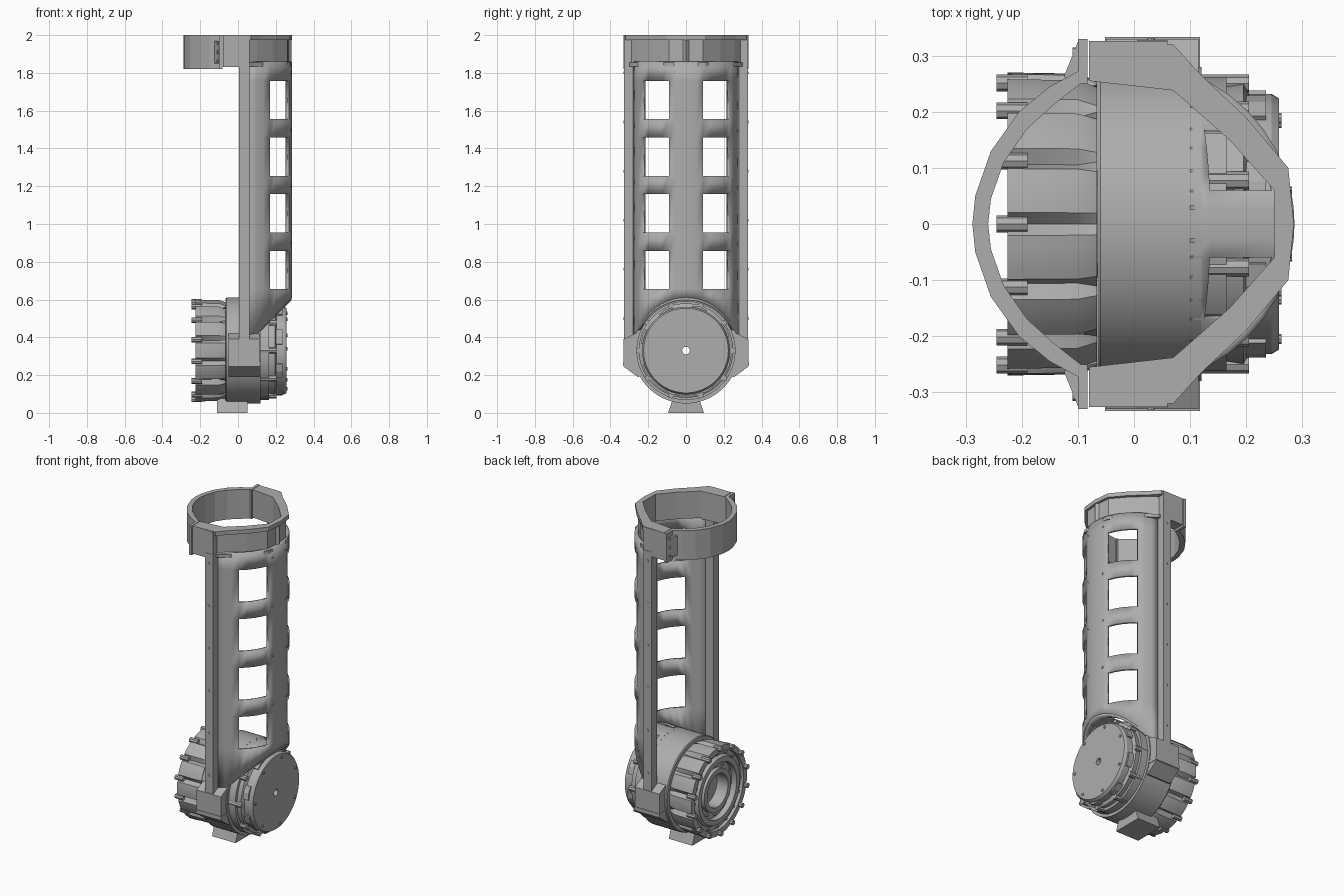
import bpy, bmesh, math
from mathutils import Matrix, Vector

if "Cube" in bpy.data.objects:
    bpy.data.objects.remove(bpy.data.objects["Cube"])

metal = bpy.data.materials.new("grey metal")
metal.diffuse_color = (0.42, 0.42, 0.42, 1)
metal.use_nodes = True
metal.node_tree.nodes["Principled BSDF"].inputs["Base Color"].default_value = metal.diffuse_color
ZC = 0.33  # height of the motor axis


def finish(name, bm, smooth=True, thickness=0):
    bmesh.ops.remove_doubles(bm, verts=bm.verts, dist=1e-5)
    bmesh.ops.recalc_face_normals(bm, faces=bm.faces)
    me = bpy.data.meshes.new(name)
    bm.to_mesh(me)
    bm.free()
    me.materials.append(metal)
    ob = bpy.data.objects.new(name, me)
    bpy.context.collection.objects.link(ob)
    if thickness:
        m = ob.modifiers.new("wall", 'SOLIDIFY')
        m.thickness = thickness
        m.offset = -1
    if smooth:
        bpy.ops.object.select_all(action='DESELECT')
        ob.select_set(True)
        bpy.context.view_layer.objects.active = ob
        bpy.ops.object.shade_smooth_by_angle(angle=math.radians(25))
    return ob


def lathe(name, profile, n=84):
    """Closed ring profile of (x, radius, groove depth) turned about the motor axis."""
    bm = bmesh.new()
    rings = []
    for k in range(n):
        a = 2 * math.pi * k / n
        ring = []
        for x, r, *g in profile:
            rr = r - (g[0] if g and k % 6 == 0 else 0)
            ring.append(bm.verts.new((x, rr * math.sin(a), ZC + rr * math.cos(a))))
        rings.append(ring)
    m = len(profile)
    for k in range(n):
        a, b = rings[k], rings[(k + 1) % n]
        for i in range(m):
            j = (i + 1) % m
            bm.faces.new((a[i], a[j], b[j], b[i]))
    return finish(name, bm)


def prism(name, pts, lo, hi, axis='z'):
    """Extrude a flat outline: (x, y) along z, or (y, z) along x."""
    bm = bmesh.new()
    put = (lambda p, h: (p[0], p[1], h)) if axis == 'z' else (lambda p, h: (h, p[0], p[1]))
    f = bm.faces.new([bm.verts.new(put(p, lo)) for p in pts])
    ext = bmesh.ops.extrude_face_region(bm, geom=[f])
    d = Vector(put((0, 0), hi - lo))
    bmesh.ops.translate(bm, vec=d, verts=[v for v in ext['geom'] if isinstance(v, bmesh.types.BMVert)])
    return finish(name, bm, False)


def mirrored_band(outer, inner):
    """C-shaped outline from half outlines that end at y = 0."""
    flip = lambda ps: [(x, -y) for x, y in ps]
    return outer + flip(outer[-2::-1]) + flip(inner) + inner[-2::-1]


def pins(name, places, radius, segs=8):
    """Short cylinders: (start, end) pairs."""
    bm = bmesh.new()
    for a, b in places:
        a, b = Vector(a), Vector(b)
        rot = (b - a).to_track_quat('Z', 'Y').to_matrix().to_4x4()
        bmesh.ops.create_cone(bm, cap_ends=True, segments=segs, radius1=radius, radius2=radius,
                              depth=(b - a).length, matrix=Matrix.Translation((a + b) / 2) @ rot)
    return finish(name, bm, False)


def circle_pins(name, n, r, x0, x1, radius, phase=0.0, segs=8):
    spots = []
    for k in range(n):
        a = 2 * math.pi * (k + phase) / n
        y, z = r * math.sin(a), ZC + r * math.cos(a)
        spots.append(((x0, y, z), (x1, y, z)))
    return pins(name, spots, radius, segs)


def sheet(name, cols, point, rows, skip, thickness):
    """Grid sheet with faces left out where skip() says so."""
    bm = bmesh.new()
    g = [[bm.verts.new(point(c, r)) for r in rows] for c in cols]
    for i in range(len(cols) - 1):
        for j in range(len(rows) - 1):
            if not skip(abs(cols[i] + cols[i + 1]) / 2, j):
                bm.faces.new((g[i][j], g[i + 1][j], g[i + 1][j + 1], g[i][j + 1]))
    return finish(name, bm, True, thickness)


# Motor: ribbed rear housing, centre drum, stepped front cap
lathe("rear_housing", [(-.066, .02), (-.066, .255), (-.1, .268, .025), (-.225, .27, .025),
                       (-.225, .235), (-.205, .235), (-.205, .21), (-.225, .2), (-.225, .17),
                       (-.19, .17), (-.19, .13), (-.215, .13), (-.215, .1), (-.14, .1), (-.14, .02)])
lathe("centre_drum", [(-.065, .02), (-.065, .275), (-.06, .28), (.12, .28), (.12, .02)])
lathe("front_cap", [(.119, .02), (.119, .262), (.165, .262), (.165, .245), (.195, .25),
                    (.205, .232), (.245, .232), (.258, .224), (.258, .02)])
circle_pins("rear_rim_bolts", 14, .258, -.245, -.19, .015)
circle_pins("rear_inner_bolts", 16, .222, -.215, -.2, .009)
circle_pins("rear_hub_bolts", 12, .15, -.2, -.18, .008)
circle_pins("cap_flange_bolts", 10, .25, .12, .205, .016, .5)
circle_pins("cap_edge_bolts", 7, .205, .25, .263, .009, .3)

# Raised lugs around the cap edge
for k in range(8):
    a = 2 * math.pi * (k + .4) / 8
    pts = [(r * math.sin(a + d), ZC + r * math.cos(a + d))
           for r, d in ((.21, -.17), (.24, -.17), (.244, 0), (.24, .17), (.21, .17))]
    prism("cap_lug", pts, .2, .235, 'x')

# Foot pad and side lugs
prism("foot_pad", [(-.095, 0), (.095, 0), (.07, .075), (-.07, .075)], -.11, .05, 'x')
for s in (-1, 1):
    prism("side_lug", [(s * .2, .2), (s * .255, .19), (s * .33, .245), (s * .33, .39),
                       (s * .27, .42), (s * .2, .42)], -.05, .115, 'x')
    prism("lug_lip", [(s * .25, .25), (s * .333, .25), (s * .333, .27), (s * .25, .27)], -.052, .118, 'x')
    # Long edge bar of the half tube
    prism("edge_bar", [(.005, s * .272), (.06, s * .272), (.06, s * .328), (.005, s * .328)], .385, 1.86)

# Half-tube shell with two columns of four windows
R = .286
half = [6, 12, 18.4, 27, 36, 45, 53.8, 62, 70, 78]
cols = [-a for a in half[::-1]] + [0] + half
rows = [None] + [z + .3 * i for i in range(4) for z in (.655, .858)] + [1.86]


def shell_point(deg, z):
    a = math.radians(deg)
    y = R * math.sin(a)
    if z is None:
        z = ZC + math.sqrt(max(0, .28 ** 2 - y * y))
    return (R * math.cos(a), y, z)


sheet("tube_shell", cols, shell_point, rows,
      lambda a, j: 18.4 < a < 53.8 and j % 2 == 1, .02)

# Saddle over the cap, filling the space under the shell, with two pockets
scols = [-66, -58, -48, -37.4, -29, -20, -12.4, -6, 0, 6, 12.4, 20, 29, 37.4, 48, 58, 66]


def saddle_point(deg, f):
    y = .28 * math.sin(math.radians(deg))
    x = .1 + f * (math.sqrt(R * R - y * y) - .103)
    return (x, y, ZC + .28 * math.cos(math.radians(deg)))


sheet("saddle", scols, saddle_point, [0, .2, .82, 1],
      lambda a, j: 12.4 < a < 37.4 and j == 1, .014)

# Top collar: flange plate, recessed wall and lower lip on the tube side
inner = [(-.08, .255), (.07, .238), (.17, .15), (.25, .06), (.25, 0)]
outer = [(-.08, .325), (.07, .32), (.12, .265), (.2, .19), (.275, .1), (.285, 0)]
wall = [(-.08, .3), (.05, .295), (.1, .258), (.185, .18), (.262, .09), (.268, 0)]
prism("collar_flange", mirrored_band(outer, inner), 1.975, 2.0)
prism("collar_wall", mirrored_band(wall, inner), 1.85, 1.98)
prism("collar_lip", mirrored_band([(x, min(y, .3)) for x, y in outer], inner), 1.835, 1.855)
prism("collar_rib", [(.25, -.035), (.282, 0), (.25, .035)], 1.85, 1.98)

# Clamp half of the collar
c_out = [(-.095, .275), (-.15, .245), (-.205, .2), (-.255, .13), (-.283, .05), (-.288, 0)]
c_in = [(-.095, .25), (-.14, .215), (-.19, .17), (-.232, .11), (-.255, .045), (-.26, 0)]
prism("clamp_band", mirrored_band(c_out, c_in), 1.82, 2.0)
ears = []
for s in (-1, 1):
    prism("clamp_ear", [(-.1, s * .25), (-.1, s * .33), (-.083, s * .33), (-.083, s * .25)], 1.82, 2.0)
    prism("clamp_ear_web", [(-.1, s * .325), (-.1, s * .255), (-.125, s * .262)], 1.85, 1.97)
    prism("collar_block", [(-.08, s * .255), (-.08, s * .326), (.06, s * .326), (.06, s * .24)], 1.83, 1.999)
    ears += [((-.11, s * .305, z), (-.09, s * .305, z)) for z in (1.86, 1.91, 1.96)]
pins("clamp_bolts", ears, .01)

# Small fasteners on the shell and edge bars
dots = []
for s in (-1, 1):
    dots += [((.27, s * .06, z), (.282, s * .06, z)) for z in (.9, 1.2, 1.5, 1.8)]
    dots += [((.03, s * .32, .5 + .26 * i), (.03, s * .331, .5 + .26 * i)) for i in range(6)]
pins("shell_fasteners", dots, .007)
